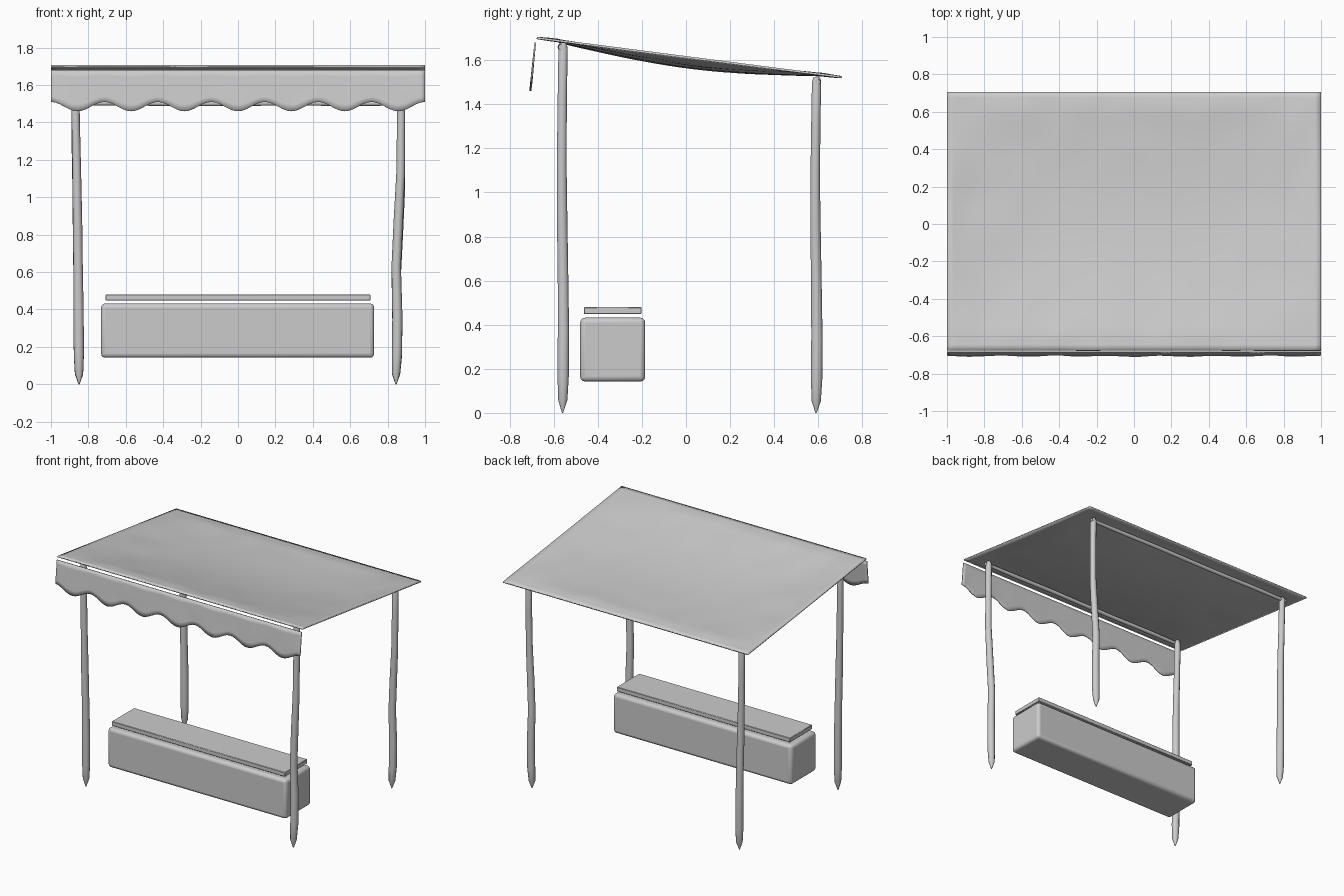
import bpy, bmesh, math
from mathutils import Vector, noise

if "Cube" in bpy.data.objects:
    bpy.data.objects.remove(bpy.data.objects["Cube"])


def finish(bm, name, angle=40):
    bmesh.ops.recalc_face_normals(bm, faces=bm.faces)
    me = bpy.data.meshes.new(name)
    bm.to_mesh(me)
    bm.free()
    ob = bpy.data.objects.new(name, me)
    bpy.context.collection.objects.link(ob)
    bpy.ops.object.select_all(action='DESELECT')
    ob.select_set(True)
    bpy.context.view_layer.objects.active = ob
    bpy.ops.object.shade_smooth_by_angle(angle=math.radians(angle))
    return ob


def box(name, x0, x1, y0, y1, z0, z1, bevel, segs):
    bm = bmesh.new()
    bmesh.ops.create_cube(bm, size=1)
    for v in bm.verts:
        v.co = Vector(((x0 + x1) / 2 + v.co.x * (x1 - x0),
                       (y0 + y1) / 2 + v.co.y * (y1 - y0),
                       (z0 + z1) / 2 + v.co.z * (z1 - z0)))
    ob = finish(bm, name)
    mod = ob.modifiers.new("bevel", 'BEVEL')
    mod.width, mod.segments = bevel, segs


def tube(name, path, axis, sides=10):
    """Loft rings along path; each entry is (centre, radius)."""
    bm = bmesh.new()
    rings = []
    for c, r in path:
        ring = []
        for i in range(sides):
            a = 2 * math.pi * i / sides
            u, w = r * math.cos(a), r * math.sin(a)
            off = Vector((u, w, 0)) if axis == 'Z' else Vector((0, u, w))
            ring.append(bm.verts.new(Vector(c) + off))
        rings.append(ring)
    for a, b in zip(rings, rings[1:]):
        for i in range(sides):
            j = (i + 1) % sides
            bm.faces.new((a[i], a[j], b[j], b[i]))
    bm.faces.new(rings[0])
    bm.faces.new(rings[-1])
    finish(bm, name, 50)


def sheet(name, nu, nv, func, thick):
    """Grid surface from func(u, v), given thickness."""
    bm = bmesh.new()
    g = [[bm.verts.new(func(i / nu, j / nv)) for j in range(nv + 1)] for i in range(nu + 1)]
    for i in range(nu):
        for j in range(nv):
            bm.faces.new((g[i][j], g[i + 1][j], g[i + 1][j + 1], g[i][j + 1]))
    ob = finish(bm, name, 60)
    mod = ob.modifiers.new("cloth thickness", 'SOLIDIFY')
    mod.thickness, mod.offset = thick, 0


# Sagging cloth roof, straight at its rim and gently wrinkled inside
def roof(u, v):
    x, y = -1 + 2 * u, -0.677 + 1.383 * v
    z = 1.701 - 0.178 * v
    t = min(max((y + 0.58) / 1.19, 0), 1)
    inside = 1 - x ** 4
    sag = 0.045 * math.sin(math.pi * t) * inside
    rim = max(abs(x), abs(2 * v - 1))
    n = noise.noise(Vector((x * 5, y * 4, 0.3)))
    wrinkle = 0.012 * n * rim ** 2 * min(1, (1 - rim) * 8)
    return Vector((x, y, z - sag + wrinkle))


sheet("cloth_roof", 60, 44, roof, 0.01)


# Scalloped valance along the front edge
def valance(u, v):
    x = -1 + 2 * u
    bottom = 1.485 - 0.025 * math.cos(7 * math.pi * x)
    z = 1.68 + (bottom - 1.68) * v
    y = -0.684 - 0.022 * (1.68 - z) / 0.22
    return Vector((x, y + 0.003 * v * noise.noise(Vector((x * 7, z * 7, 2))), z))


sheet("valance", 84, 6, valance, 0.007)

# Four crooked posts with pointed feet: (height fraction, x left, x right, radius)
profile = [(0.0, -0.85, 0.845, 0.003), (0.035, -0.85, 0.845, 0.022),
           (0.1, -0.851, 0.85, 0.027), (0.22, -0.852, 0.852, 0.027),
           (0.38, -0.855, 0.846, 0.025), (0.52, -0.858, 0.857, 0.025),
           (0.68, -0.862, 0.87, 0.023), (0.85, -0.868, 0.872, 0.022),
           (0.985, -0.869, 0.872, 0.022), (1.0, -0.869, 0.872, 0.016)]
for row, y, top in (("front", -0.56, 1.678), ("back", 0.59, 1.522)):
    for side, k in (("left", 1), ("right", 2)):
        tube(f"{row}_{side}_post",
             [((p[k], y + 0.004 * math.sin(7 * p[0]), top * p[0]), p[3]) for p in profile], 'Z')

# Cross poles joining the post tops
for row, y, z in (("front", -0.567, 1.66), ("back", 0.598, 1.503)):
    tube(f"{row}_cross_pole",
         [((-0.895 + 1.79 * i / 6, y, z + 0.002 * math.sin(2 * i)),
           0.012 if i in (0, 6) else 0.015) for i in range(7)], 'X')

# Counter chest and the plank floating above it
box("counter_chest", -0.732, 0.728, -0.48, -0.185, 0.142, 0.432, 0.022, 3)
box("counter_plank", -0.708, 0.708, -0.463, -0.202, 0.448, 0.48, 0.003, 1)
